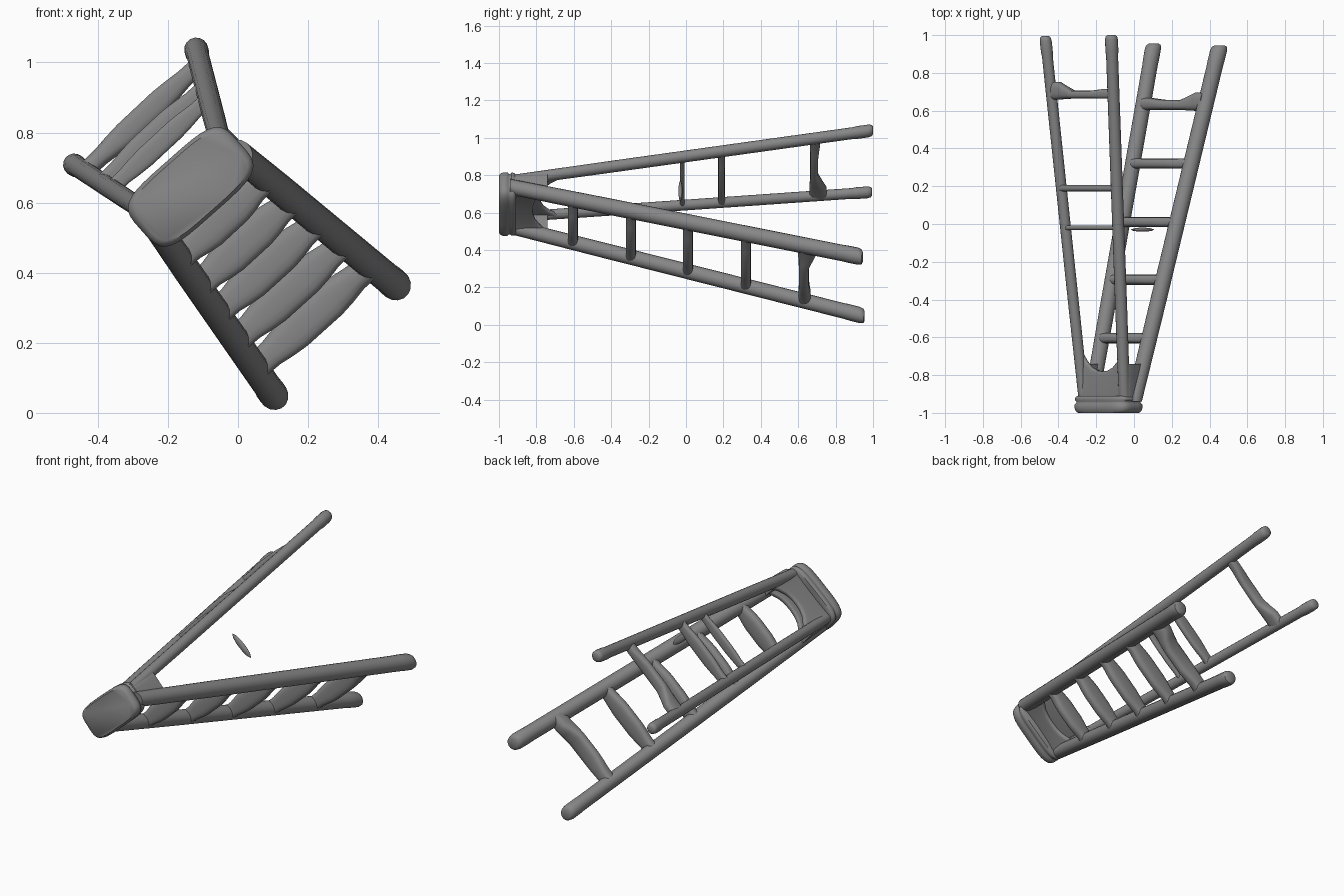
import bpy, bmesh, math
from mathutils import Vector

if "Cube" in bpy.data.objects:
    bpy.data.objects.remove(bpy.data.objects["Cube"])

ANG = math.radians(41.5)
U = Vector((math.cos(ANG), 0, math.sin(ANG)))    # across the ladder
V = Vector((-math.sin(ANG), 0, math.cos(ANG)))   # out of the ladder plane
Y = Vector((0, 1, 0))                            # along the ladder

dark = bpy.data.materials.new("dark_grey")
dark.diffuse_color = (0.24, 0.24, 0.24, 1)
dark.use_nodes = True
dark.node_tree.nodes["Principled BSDF"].inputs["Base Color"].default_value = dark.diffuse_color


def loft(name, rings, a, b, power=2.0, sides=16):
    """Skin superellipse rings; each ring is (centre, half size on a, half size on b)."""
    bm = bmesh.new()
    loops = []
    for c, ra, rb in rings:
        loop = []
        for i in range(sides):
            t = 2 * math.pi * (i + 0.5) / sides
            ct, st = math.cos(t), math.sin(t)
            x = math.copysign(abs(ct) ** (2 / power), ct) * ra
            y = math.copysign(abs(st) ** (2 / power), st) * rb
            loop.append(bm.verts.new(c + a * x + b * y))
        loops.append(loop)
    for p, q in zip(loops, loops[1:]):
        for i in range(sides):
            j = (i + 1) % sides
            bm.faces.new((p[i], p[j], q[j], q[i]))
    bm.faces.new(loops[0])
    bm.faces.new(loops[-1])
    bmesh.ops.recalc_face_normals(bm, faces=bm.faces[:])
    me = bpy.data.meshes.new(name)
    bm.to_mesh(me)
    bm.free()
    me.materials.append(dark)
    ob = bpy.data.objects.new(name, me)
    bpy.context.collection.objects.link(ob)
    bpy.ops.object.select_all(action='DESELECT')
    ob.select_set(True)
    bpy.context.view_layer.objects.active = ob
    bpy.ops.object.shade_smooth_by_angle(angle=math.radians(50))
    return ob


def at_y(rail, y):
    p, q = rail
    return p.lerp(q, (y - p.y) / (q.y - p.y))


def make_rail(name, rail, ru, rv, foot):
    p, q = rail
    length = q.y - p.y
    prof = [(0, 0.95), (0.5, 1), (length - 0.11, 1), (length - 0.085, foot),
            (length - 0.025, foot), (length - 0.007, foot * 0.88), (length, foot * 0.6)]
    loft(name, [(at_y(rail, p.y + d), ru * s, rv * s) for d, s in prof], U, V)


def make_rung(name, r1, r2, y, hy, hv, flare1=1.0, flare2=1.0):
    """Tread narrower at the rails; a flared end spreads towards the feet."""
    p, q = at_y(r1, y), at_y(r2, y)
    prof = [(0, flare1, 0.72), (0.14, flare1, 0.76), (0.24, (flare1 + 1) / 2, 0.9), (0.35, 1, 1),
            (0.65, 1, 1), (0.76, (flare2 + 1) / 2, 0.9), (0.86, flare2, 0.76), (1, flare2, 0.72)]
    loft(name, [(p.lerp(q, t) + Y * hy * (s - 1) * 0.8, hy * s, hv * w) for t, s, w in prof],
         Y, V, 3.0)


def make_web(name, r1, r2, y0, mid, side, half):
    """Panel below the cap, with a concave lower edge."""
    rings = []
    for i in range(9):
        t = i / 8
        y1 = mid + (side - mid) * abs(2 * t - 1) ** 2.5
        c = at_y(r1, (y0 + y1) / 2).lerp(at_y(r2, (y0 + y1) / 2), t)
        rings.append((c, (y1 - y0) / 2, half))
    loft(name, rings, Y, V, 6.0)


# Rails: stepped front ladder and rear support
step_hi = (Vector((0.0, -0.94, 0.738)), Vector((0.454, 0.945, 0.362)))
step_lo = (Vector((-0.228, -0.94, 0.525)), Vector((0.105, 0.955, 0.046)))
rear_hi = (Vector((-0.05, -0.94, 0.77)), Vector((-0.12, 1.0, 1.04)))
rear_lo = (Vector((-0.265, -0.94, 0.575)), Vector((-0.47, 0.995, 0.71)))

make_rail("step_rail_upper", step_hi, 0.043, 0.046, 1.03)
make_rail("step_rail_lower", step_lo, 0.04, 0.044, 1.04)
make_rail("rear_rail_upper", rear_hi, 0.032, 0.032, 1.08)
make_rail("rear_rail_lower", rear_lo, 0.029, 0.029, 1.1)

# Treads on the front ladder
for i, y in enumerate((-0.605, -0.295, 0.01, 0.32, 0.63)):
    last = i == 4
    make_rung(f"tread_{i + 1}", step_lo, step_hi, y, 0.027, 0.054,
              1.2 if last else 1.0, 1.8 if last else 1.0)

# Rear cross bars
make_rung("rear_bar_thin", rear_lo, rear_hi, -0.02, 0.013, 0.03)
make_rung("rear_bar_middle", rear_lo, rear_hi, 0.19, 0.018, 0.038)
make_rung("rear_bar_end", rear_lo, rear_hi, 0.685, 0.021, 0.035, 2.2, 1.25)

# Top cap with a grooved edge
cap = Vector((-0.135, 0, 0.645))
prof = [(-1.0, 0.9), (-0.99, 0.97), (-0.975, 1), (-0.955, 1), (-0.947, 0.95),
        (-0.94, 0.95), (-0.932, 0.99), (-0.918, 0.98), (-0.91, 0.92)]
loft("top_cap", [(cap + Y * y, 0.188 * s, 0.1 * s) for y, s in prof], U, V, 4.2, 40)

# Panels and end gussets joining the rails under the cap
make_web("rear_cap_panel", rear_lo, rear_hi, -0.93, -0.78, -0.67, 0.014)
make_web("step_cap_panel", step_lo, step_hi, -0.93, -0.82, -0.74, 0.014)
for name, r1, r2 in (("upper", step_hi, rear_hi), ("lower", step_lo, rear_lo)):
    rings = []
    for y in (-0.93, -0.85, -0.77, -0.74):
        a, b = at_y(r1, y), at_y(r2, y)
        rings.append(((a + b) / 2, 0.026, (b - a).dot(V) / 2 + 0.01))
    loft(f"{name}_cap_gusset", rings, U, V, 4.0)

# Small loose sliver of the spreader brace
D = Vector((0.74, 0, -0.67))
centre = Vector((0.045, -0.03, 0.715))
loft("spreader_sliver", [(centre + D * (0.08 * k), 0.011 * s, 0.02 * s) for k, s in
     ((-1, 0.1), (-0.75, 0.65), (-0.3, 0.95), (0.3, 0.95), (0.75, 0.65), (1, 0.1))],
     Y, Vector((0.67, 0, 0.74)))
